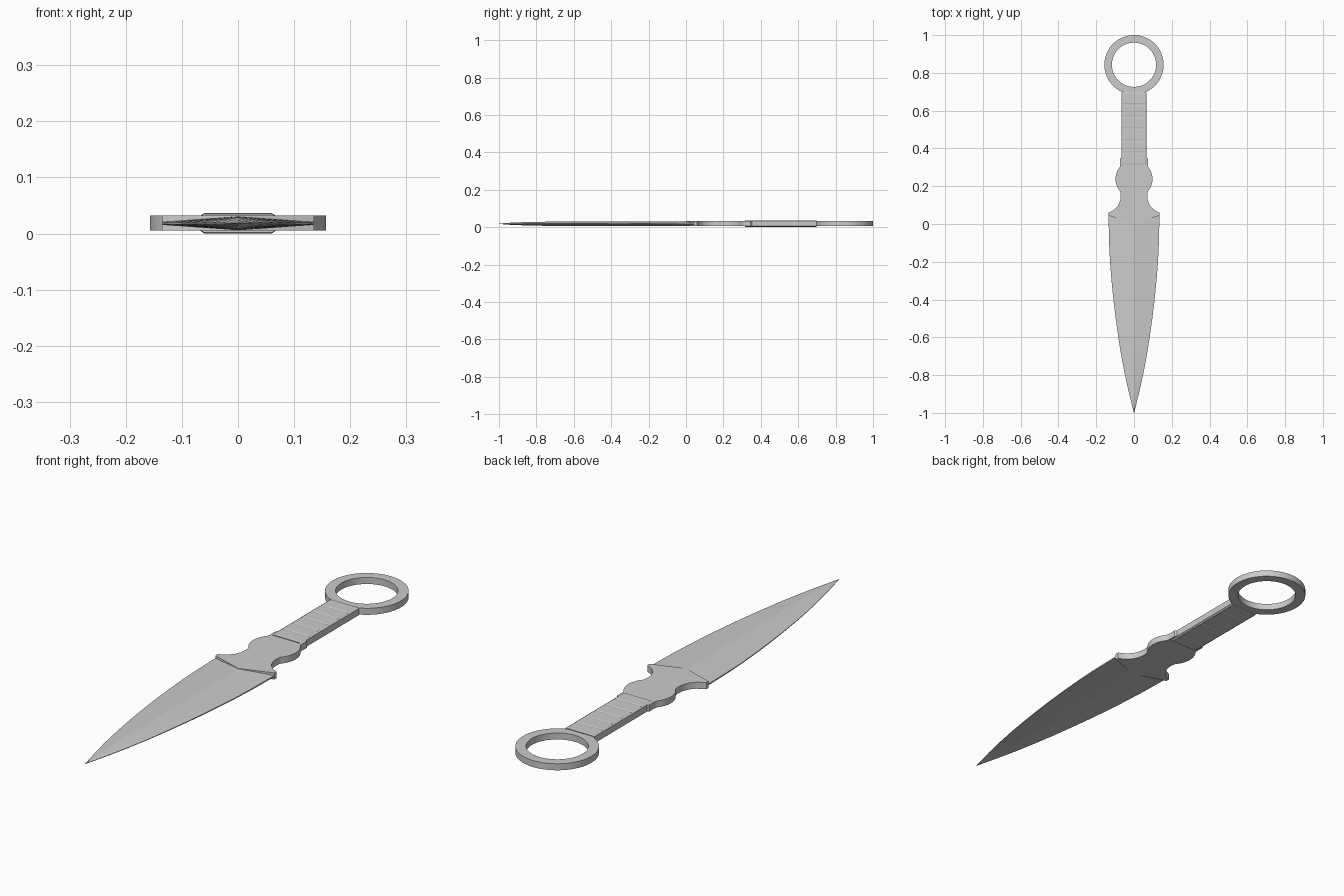
import bpy, bmesh, math

if "Cube" in bpy.data.objects:
    bpy.data.objects.remove(bpy.data.objects["Cube"])

Z0, Z1 = 0.005, 0.032          # flat body thickness
ZM = 0.0183                    # middle plane


def finish(name, bm, smooth=None):
    bmesh.ops.recalc_face_normals(bm, faces=bm.faces)
    me = bpy.data.meshes.new(name)
    bm.to_mesh(me)
    bm.free()
    ob = bpy.data.objects.new(name, me)
    bpy.context.collection.objects.link(ob)
    if smooth:
        bpy.context.view_layer.objects.active = ob
        ob.select_set(True)
        bpy.ops.object.shade_smooth_by_angle(angle=math.radians(smooth))
        ob.select_set(False)
    return ob


def arc(cx, cy, r, a0, a1, n):
    return [(cx + r * math.cos(math.radians(a0 + (a1 - a0) * i / n)),
             cy + r * math.sin(math.radians(a0 + (a1 - a0) * i / n))) for i in range(n + 1)]


def loft(name, rings, closed=False, smooth=None):
    """Skin a list of equal closed sections; cap the ends unless closed."""
    bm = bmesh.new()
    vs = [[bm.verts.new(p) for p in ring] for ring in rings]
    n = len(rings[0])
    pairs = list(zip(vs, vs[1:])) + ([(vs[-1], vs[0])] if closed else [])
    for a, b in pairs:
        for i in range(n):
            j = (i + 1) % n
            bm.faces.new((a[i], a[j], b[j], b[i]))
    if not closed:
        bm.faces.new(vs[0])
        bm.faces.new(vs[-1])
    return finish(name, bm, smooth)


# Finger ring: flat band swept around a circle
ring = []
for i in range(64):
    a = 2 * math.pi * i / 64
    c, s = math.cos(a), math.sin(a)
    ring.append([(r * c, 0.843 + r * s, z)
                 for r, z in ((0.157, Z0), (0.157, Z1), (0.117, Z1), (0.117, Z0))])
loft("finger_ring", ring, closed=True, smooth=30)

# Guard with rounded lobe and tang running inside the grip (half outline mirrored)
half = [(0.135, 0.045), (0.135, 0.06), (0.118, 0.068), (0.1, 0.08), (0.083, 0.1),
        (0.073, 0.125), (0.07, 0.15), (0.072, 0.168)]
half += arc(0, 0.238, 0.098, -40, 40, 12)
half += [(0.073, 0.318), (0.074, 0.345), (0.06, 0.36), (0.06, 0.68)]
outline = [(0, 0)] + half + [(-x, y) for x, y in reversed(half)]
loft("guard_and_tang", [[(x, y, z) for x, y in outline] for z in (Z0, Z1)], smooth=30)


# Wrapped grip: chamfered section with shallow grooves between the bands
def grip_section(y, d):
    pts = [(0.067 - d, Z0), (0.067 - d, Z1), (0.06, 0.0365 - d), (-0.06, 0.0365 - d),
           (-0.067 + d, Z1), (-0.067 + d, Z0), (-0.06, d), (0.06, d)]
    return [(x, y, z) for x, z in pts]


bands, y0, y1 = 6, 0.315, 0.697
step = (y1 - y0) / bands
sections = []
for i in range(bands):
    y = y0 + i * step
    sections += [grip_section(y, 0.0015), grip_section(y + 0.006, 0),
                 grip_section(y + step - 0.006, 0)]
sections.append(grip_section(y1, 0.0015))
loft("grip_wrap", sections)

# Blade: diamond section narrowing to the point, starting on the guard's V
rows = [(0.045, 0.0, 0.135, 0.0125, 0.003), (-0.1, -0.1, 0.132, 0.0125, 0.0025),
        (-0.2, -0.2, 0.127, 0.0123, 0.002), (-0.3, -0.3, 0.119, 0.012, 0.002),
        (-0.4, -0.4, 0.109, 0.012, 0.002), (-0.5, -0.5, 0.097, 0.0117, 0.0015),
        (-0.6, -0.6, 0.083, 0.0115, 0.0015), (-0.7, -0.7, 0.067, 0.011, 0.001),
        (-0.8, -0.8, 0.048, 0.0105, 0.001), (-0.88, -0.88, 0.03, 0.008, 0.001),
        (-0.95, -0.95, 0.013, 0.005, 0.0008), (-1.0, -1.0, 0.0008, 0.001, 0.0005)]
loft("blade", [[(w, ye, ZM - e), (w, ye, ZM + e), (0, yr, ZM + h),
                (-w, ye, ZM + e), (-w, ye, ZM - e), (0, yr, ZM - h)]
               for ye, yr, w, h, e in rows], smooth=5)
